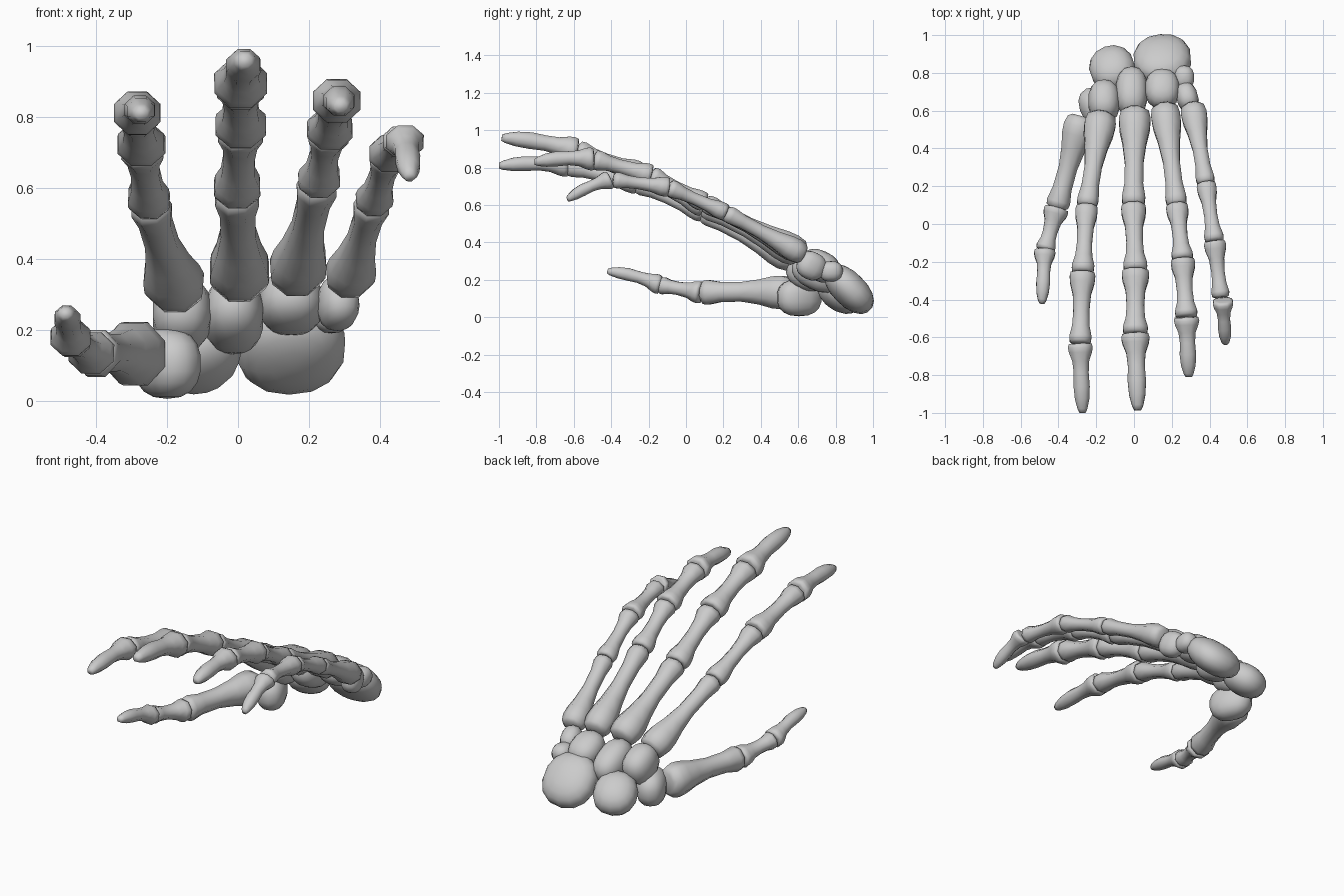
import bpy, bmesh, math
from mathutils import Vector, Euler

if "Cube" in bpy.data.objects:
    bpy.data.objects.remove(bpy.data.objects["Cube"])

SIDES = 8


def finish(name, bm):
    bmesh.ops.recalc_face_normals(bm, faces=bm.faces)
    mesh = bpy.data.meshes.new(name)
    bm.to_mesh(mesh)
    bm.free()
    for p in mesh.polygons:
        p.use_smooth = True
    ob = bpy.data.objects.new(name, mesh)
    bpy.context.collection.objects.link(ob)
    return ob


# Long bone: octagonal rings lofted from a to b; profile = (t, blend) pairs
def bone(name, a, b, r0, r1, profile, flat=0.86, bow=0.0):
    a, b = Vector(a), Vector(b)
    d = (b - a).normalized()
    side = d.cross(Vector((0, 0, 1))).normalized()
    up = side.cross(d)
    bm = bmesh.new()
    rings = []
    for t, k in profile:
        c = a.lerp(b, t) + up * bow * math.sin(math.pi * t)
        r = (r0 + (r1 - r0) * t) * k
        ring = []
        for i in range(SIDES):
            ang = 2 * math.pi * (i + 0.5) / SIDES
            ring.append(bm.verts.new(c + side * r * 1.05 * math.cos(ang)
                                     + up * r * 1.05 * flat * math.sin(ang)))
        rings.append(ring)
    for p, q in zip(rings, rings[1:]):
        for i in range(SIDES):
            j = (i + 1) % SIDES
            bm.faces.new((p[i], p[j], q[j], q[i]))
    bm.faces.new(rings[0])
    bm.faces.new(rings[-1])
    return finish(name, bm)


# Wrist bone: blocky rounded ellipsoid
def pebble(name, centre, radii, rot=(0, 0, 0), e=0.85):
    bm = bmesh.new()
    bmesh.ops.create_uvsphere(bm, u_segments=14, v_segments=9, radius=1)
    m = Euler([math.radians(v) for v in rot]).to_matrix()
    for v in bm.verts:
        s = Vector([math.copysign(abs(c) ** e, c) * r for c, r in zip(v.co, radii)])
        v.co = m @ s + Vector(centre)
    return finish(name, bm)


META = [(-.01, .6), (.02, .86), (.1, 1.0), (.2, .98), (.35, .8), (.55, .66),
        (.78, .72), (.92, .93), (.97, .88), (1.0, .55)]
PHAL = [(-.01, .7), (.0, .93), (.05, 1.0), (.14, .96), (.3, .73), (.55, .65),
        (.75, .72), (.9, .93), (.97, .88), (1.0, .55)]
TIP = [(-.01, .7), (.0, .93), (.05, 1.0), (.12, .93), (.25, .68), (.42, .6),
       (.62, .65), (.8, .58), (.94, .4), (1.0, .25)]

# Joint positions from wrist to tip, with joint radii
fingers = {
    "thumb": ([(-.275, .565, .13), (-.41, .08, .132), (-.472, -.14, .172), (-.487, -.42, .247)],
              [.09, .068, .058]),
    "index": ([(-.172, .575, .305), (-.25, .09, .557), (-.272, -.26, .717), (-.285, -.635, .81), (-.272, -1.0, .81)],
              [.088, .06, .07, .068]),
    "middle": ([(.005, .60, .335), (-.003, .095, .59), (.008, -.25, .768), (.007, -.585, .89), (.02, -.985, .96)],
               [.088, .067, .074, .077]),
    "ring": ([(.162, .62, .345), (.227, .095, .615), (.258, -.19, .76), (.278, -.495, .845), (.29, -.81, .83)],
             [.082, .06, .066, .069]),
    "little": ([(.31, .625, .335), (.382, .21, .56), (.427, -.095, .695), (.46, -.39, .735), (.485, -.635, .63)],
               [.072, .053, .06, .055]),
}
for finger, (pts, rad) in fingers.items():
    n = len(pts) - 1
    for i in range(n):
        start = Vector(pts[i])
        if i == 0:
            part, prof, r1, flat, bow = "metacarpal", META, rad[1], .92, 0
            if finger == "thumb":
                flat, bow = 1.05, .005
        elif i == n - 1:
            part, prof, r1, flat, bow = "tip_bone", TIP, rad[i], .92, .012
            if finger == "little":
                start += Vector((.01, -.015, 0))
        else:
            part, prof, r1, flat, bow = "phalanx_%d" % i, PHAL, rad[i + 1] * .95, .9, 0
        bone(f"{finger}_{part}", start, pts[i + 1], rad[i], r1, prof, flat, bow)

# Wrist bones
pebble("thumb_wrist_bone", (-.2, .605, .105), (.082, .125, .1), (0, 0, 25))
pebble("index_wrist_bone", (-.158, .65, .245), (.085, .115, .1), (-25, 0, 0))
pebble("middle_wrist_bone", (-.012, .70, .24), (.086, .14, .095), (-25, 0, 0))
pebble("ring_wrist_bone", (.15, .715, .275), (.092, .11, .082), (-25, 0, 0))
pebble("little_wrist_bone", (.282, .67, .275), (.058, .08, .075), (-25, 0, 15))
pebble("outer_wrist_bone", (.265, .775, .245), (.055, .065, .055))
pebble("inner_wrist_block", (-.115, .825, .125), (.122, .13, .09), (-35, 0, 20), .92)
pebble("outer_wrist_block", (.15, .872, .15), (.155, .16, .09), (-45, 0, 5), .9)
